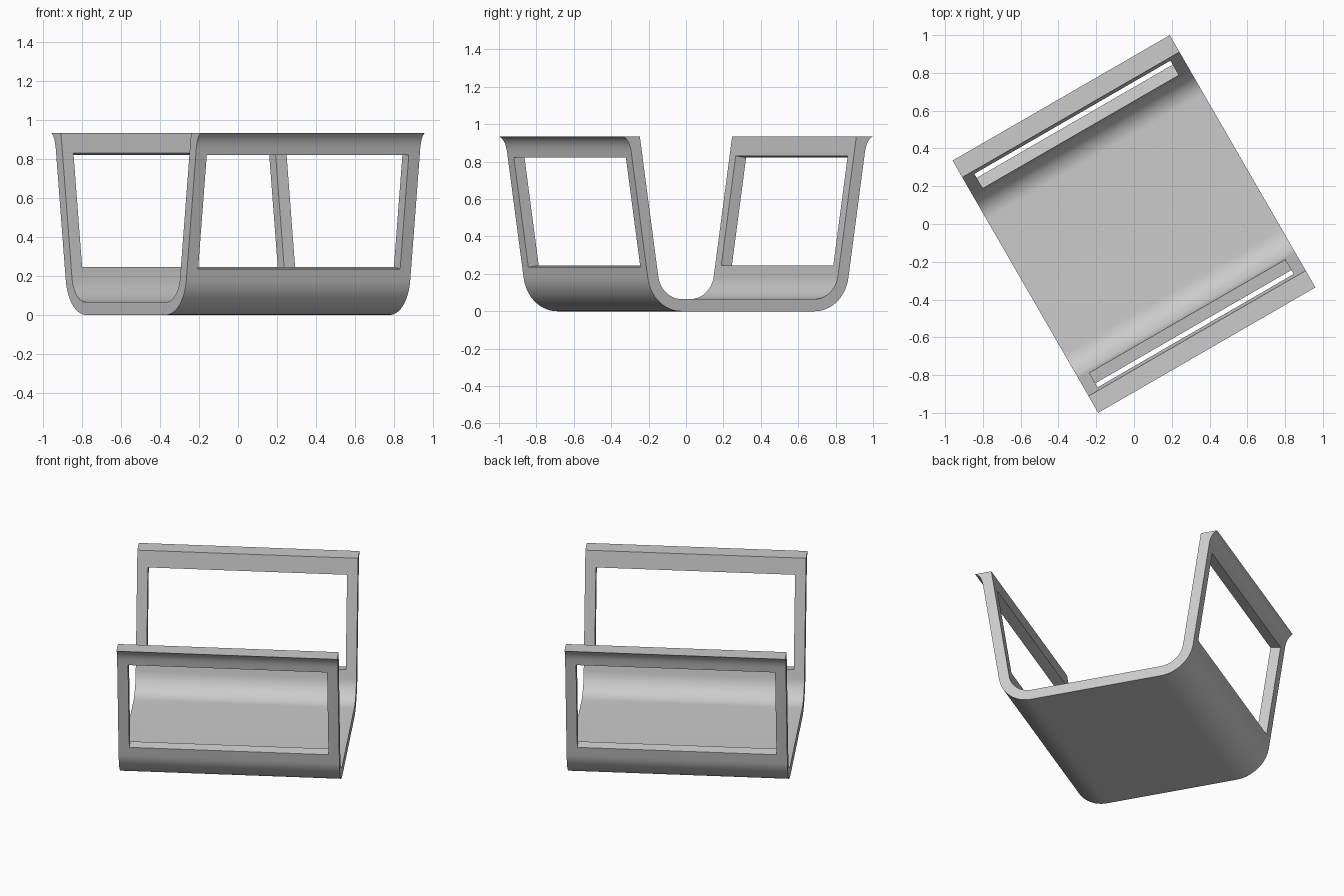
import bpy, bmesh, math
from mathutils import Matrix, Vector

cube = bpy.data.objects.get("Cube")
if cube:
    bpy.data.objects.remove(cube, do_unlink=True)

HALF_LENGTH = 0.664
HEIGHT = 0.935
THICK = 0.065
LEAN = math.atan(0.152)      # outward lean of each wall
TURN = Matrix.Rotation(math.radians(30), 4, 'Z')
OUTER_RADIUS = 0.21
BASE = 0.592                 # where the outer wall line meets the ground

# Grey finish
grey = bpy.data.materials.new("plain grey")
grey.use_nodes = True
colour = (0.6, 0.6, 0.6, 1)
grey.diffuse_color = colour
grey.node_tree.nodes["Principled BSDF"].inputs["Base Color"].default_value = colour


def wall_x(z):
    """Outer wall position at height z."""
    return BASE + z * math.tan(LEAN)


def corner(radius, steps=20):
    """Rounded bottom corner, from the floor up to the wall."""
    sweep = math.pi / 2 - LEAN
    cx = BASE - OUTER_RADIUS * math.tan(sweep / 2)
    return [Vector((cx + radius * math.sin(sweep * i / steps),
                    OUTER_RADIUS - radius * math.cos(sweep * i / steps)))
            for i in range(steps + 1)]


def flare(steps=8):
    """Concave lip at the top of the outer wall."""
    a, b, c = (Vector((wall_x(0.85), 0.85)), Vector((wall_x(0.918), 0.918)),
               Vector((0.771, HEIGHT)))
    return [a * (1 - t) ** 2 + b * 2 * t * (1 - t) + c * t * t
            for t in (i / steps for i in range(steps + 1))]


def mirrored(points):
    return [Vector((-p.x, p.y)) for p in points]


def add_object(name, bm):
    bmesh.ops.recalc_face_normals(bm, faces=bm.faces)
    mesh = bpy.data.meshes.new(name)
    bm.to_mesh(mesh)
    bm.free()
    obj = bpy.data.objects.new(name, mesh)
    bpy.context.collection.objects.link(obj)
    obj.matrix_world = TURN
    return obj


# Channel body: half profile mirrored, then extruded along its length
outer = corner(OUTER_RADIUS) + flare()
inner_top = Vector((wall_x(HEIGHT) - THICK / math.cos(LEAN), HEIGHT))
inner = corner(OUTER_RADIUS - THICK) + [inner_top]
profile = outer + inner[::-1] + mirrored(inner) + mirrored(outer)[::-1]
bm = bmesh.new()
end = bm.faces.new([bm.verts.new((-HALF_LENGTH, p.x, p.y)) for p in profile])
side = bmesh.ops.extrude_face_region(bm, geom=[end])["geom"]
bmesh.ops.translate(bm, vec=(2 * HALF_LENGTH, 0, 0),
                    verts=[v for v in side if isinstance(v, bmesh.types.BMVert)])
body = add_object("channel_body", bm)
body.data.materials.append(grey)

# Window openings, cut square to each leaning wall
bpy.context.view_layer.objects.active = body
body.select_set(True)
mid_z = 0.533
mid_x = wall_x(mid_z) - THICK / 2
for sign in (-1, 1):
    bm = bmesh.new()
    place = (Matrix.Translation((0, sign * mid_x, mid_z))
             @ Matrix.Rotation(-sign * LEAN, 4, 'X')
             @ Matrix.Diagonal((1.198, 0.3, 0.592, 1)))
    bmesh.ops.create_cube(bm, size=1, matrix=place)
    cutter = add_object("window_cutter", bm)
    cutter.hide_render = True
    bpy.context.view_layer.update()
    cut = body.modifiers.new("window", 'BOOLEAN')
    cut.operation = 'DIFFERENCE'
    cut.solver = 'EXACT'
    cut.object = cutter
    bpy.ops.object.modifier_apply(modifier=cut.name)
    bpy.data.objects.remove(cutter, do_unlink=True)

# Smooth bends with crisp edges
bpy.ops.object.shade_smooth_by_angle(angle=math.radians(25))
